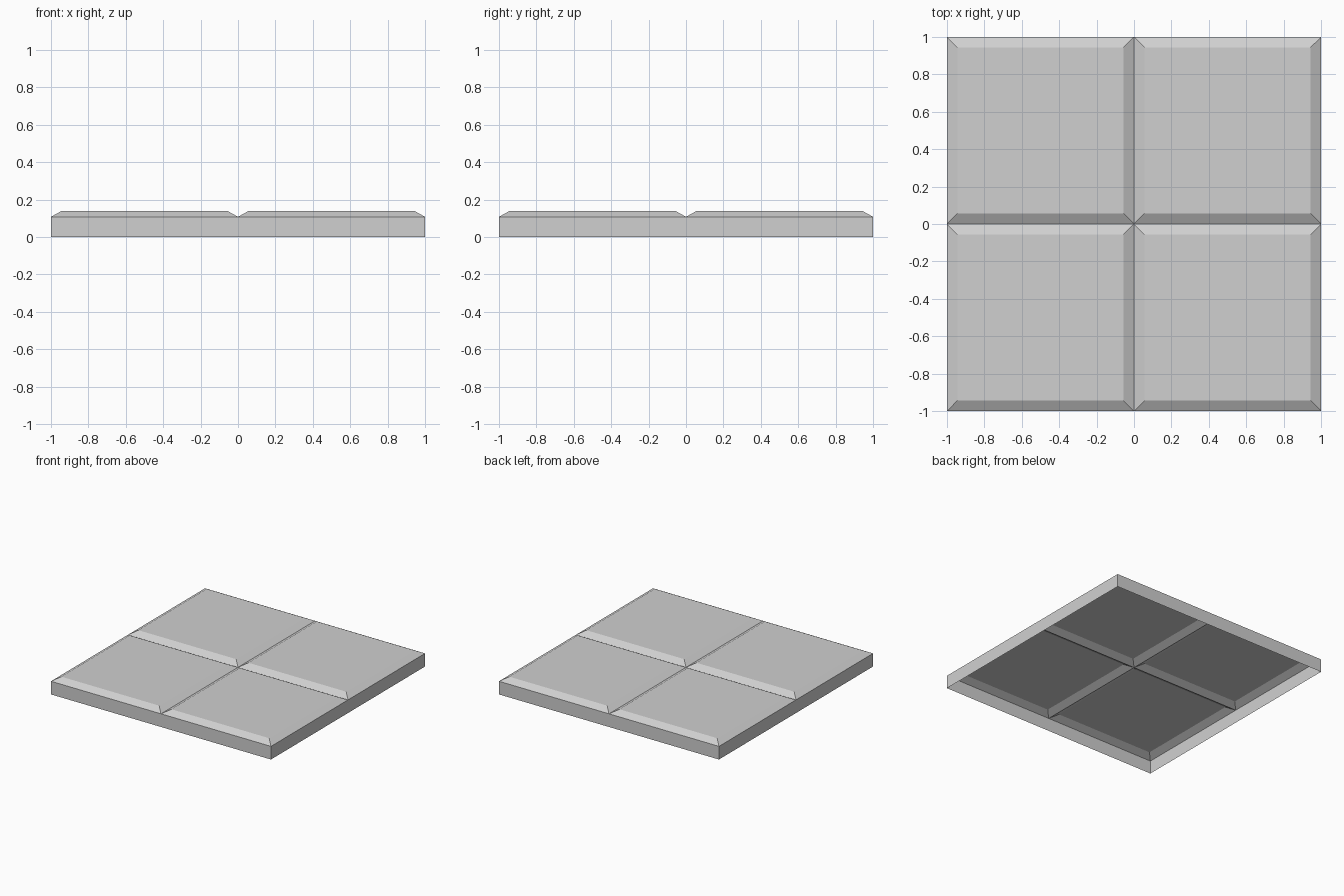
import bpy
import bmesh

cube = bpy.data.objects.get("Cube")
if cube:
    bpy.data.objects.remove(cube, do_unlink=True)

HALF = 1.0      # half the slab width, also the width of one tile
SEAM = 0.108    # height of the walls and grooves
TOP = 0.139     # height of the flat tile tops
BEVEL = 0.056   # width of the sloped tile border

grey = bpy.data.materials.new("light grey")
colour = (0.63, 0.63, 0.63, 1)
grey.diffuse_color = colour
grey.use_nodes = True
grey.node_tree.nodes["Principled BSDF"].inputs["Base Color"].default_value = colour


def square(bm, cx, cy, half, z):
    """Four corner vertices, counter-clockwise from above."""
    corners = [(-1, -1), (1, -1), (1, 1), (-1, 1)]
    return [bm.verts.new((cx + sx * half, cy + sy * half, z)) for sx, sy in corners]


def bridge(bm, low, high):
    """Outward-facing quads between two squares."""
    for i in range(4):
        j = (i + 1) % 4
        bm.faces.new((low[i], low[j], high[j], high[i]))


def finish(bm, name):
    mesh = bpy.data.meshes.new(name)
    bm.to_mesh(mesh)
    bm.free()
    mesh.materials.append(grey)
    obj = bpy.data.objects.new(name, mesh)
    bpy.context.collection.objects.link(obj)


# Outer wall, open underneath
bm = bmesh.new()
bridge(bm, square(bm, 0, 0, HALF, 0), square(bm, 0, 0, HALF, SEAM))
finish(bm, "outer_wall")

# Four tiles with sloped borders
for side, sx in (("left", 1), ("right", -1)):
    for end, sy in (("front", -1), ("back", 1)):
        bm = bmesh.new()
        cx, cy = sx * HALF / 2, sy * HALF / 2
        rim = square(bm, cx, cy, HALF / 2, SEAM)
        flat = square(bm, cx, cy, HALF / 2 - BEVEL, TOP)
        bridge(bm, rim, flat)
        bm.faces.new(flat)
        finish(bm, f"tile_{end}_{side}")
